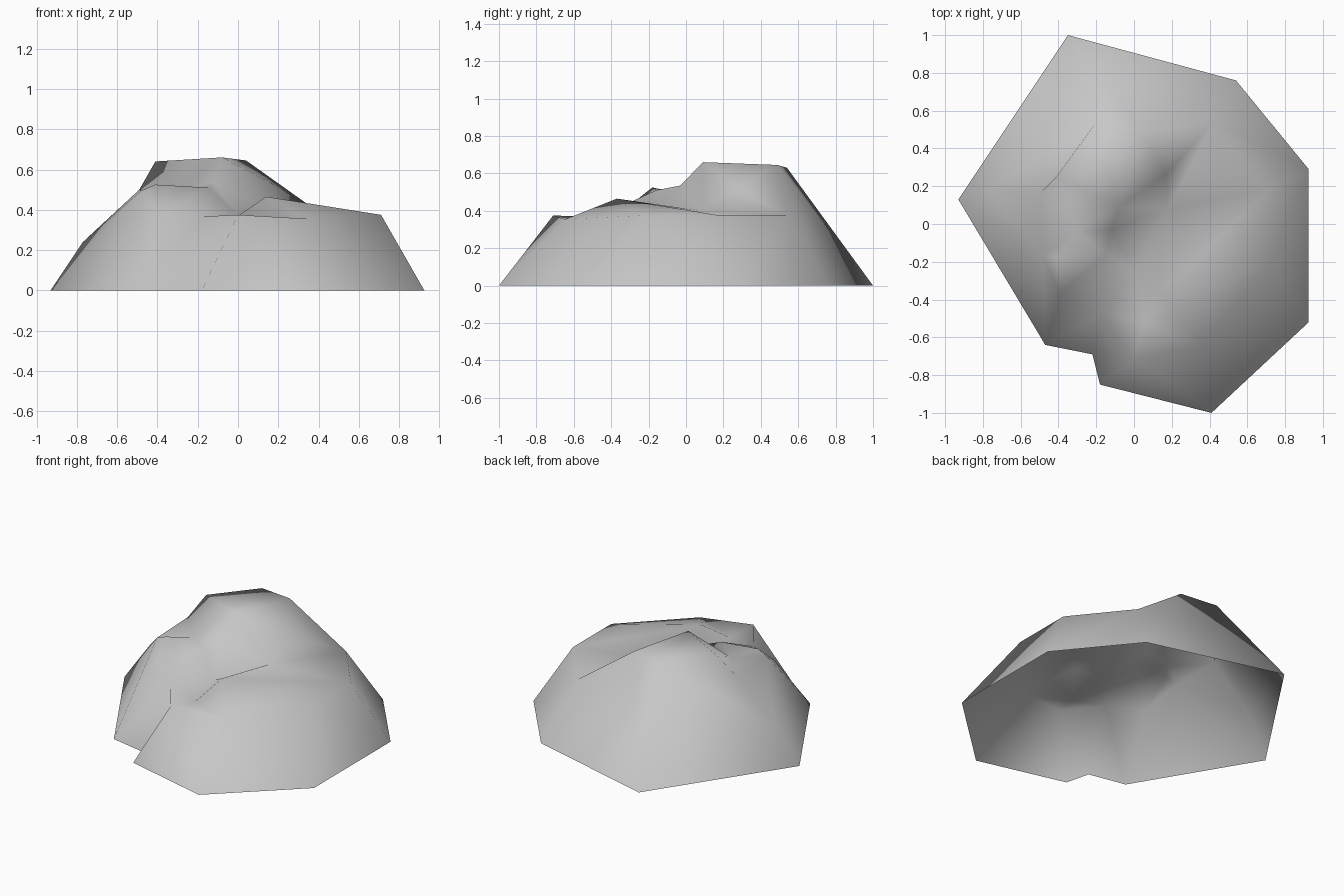
import bpy
from mathutils import Vector
from mathutils.geometry import delaunay_2d_cdt

cube = bpy.data.objects.get("Cube")
if cube:
    bpy.data.objects.remove(cube)

# Ground outline, counter-clockwise, with the small notch at the front
outline = [(-.35, 1), (-.93, .13), (-.47, -.64), (-.22, -.69), (-.18, -.85),
           (.41, -1), (.925, -.52), (.925, .29), (.54, .76)]

# Named high and low points of the rock surface
points = {
    "peak": (-.08, .09, .66), "peak_left": (.04, .49, .645),
    "peak_back": (-.2, .54, .63), "peak_right": (-.41, .25, .64),
    "peak_foot": (-.49, .17, .5), "ledge_dip": (-.3, -.04, .495),
    "ledge_front": (-.41, -.18, .525), "ledge_side": (-.48, -.17, .495),
    "ledge_inner": (-.15, -.16, .51), "ledge_step": (-.12, -.03, .535),
    "flank_right": (-.77, .17, .24), "flank_front": (-.39, -.37, .375),
    "ridge_top": (.14, -.37, .465), "ridge_end": (.71, .18, .375),
    "shoulder": (.71, -.225, .375), "brow": (.35, -.645, .355),
    "brow_tip": (0, -.71, .375), "gully_mouth": (-.17, -.47, .367),
    "gully": (.05, -.53, .345), "valley": (0, -.24, .37),
    "valley_back": (.18, .08, .4), "spur": (.17, .26, .53),
    "back_corner": (.42, .54, .375),
}

# Ridges and valley lines that the triangles must follow
creases = [
    ("peak", "peak_left", "back_corner", "ridge_end", "ridge_top"),
    ("peak", "peak_right", "peak_back", "peak_left"),
    ("peak", "spur", "valley_back", "back_corner"),
    ("peak", "ledge_step", "ledge_inner"),
    ("ledge_inner", "ledge_front", "ledge_side"),
    ("peak_right", "peak_foot", "ledge_side"), ("peak_foot", "peak_back"),
    ("peak_foot", "flank_right"), ("peak_foot", "ledge_dip", "ledge_step"),
    ("ridge_end", "shoulder", "brow", "brow_tip"),
    ("ridge_top", "gully", "brow"), ("ridge_top", "brow"),
    ("flank_front", "gully_mouth", "gully", "valley", "valley_back"),
    ("ledge_front", "flank_front"),
]

names = list(points)
base = len(outline)
coords = [Vector((x, y, 0)) for x, y in outline]
coords += [Vector(points[n]) for n in names]
index = {n: base + i for i, n in enumerate(names)}
edges = [(index[a], index[b]) for line in creases
         for a, b in zip(line, line[1:])]
# Lines running down to the ground corners
for name, corner in (("peak_back", 0), ("flank_right", 1), ("ledge_side", 1),
                     ("flank_front", 2), ("gully_mouth", 3), ("brow_tip", 4),
                     ("brow", 5), ("shoulder", 6), ("ridge_end", 7),
                     ("back_corner", 8)):
    edges.append((index[name], corner))

# Open-bottomed rock shell
flat, _, faces, origins, _, _ = delaunay_2d_cdt(
    [c.xy for c in coords], edges, [list(range(base))], 1, 1e-5)
verts = [(p.x, p.y, coords[o[0]].z if o else .4) for p, o in zip(flat, origins)]
mesh = bpy.data.meshes.new("rock")
mesh.from_pydata(verts, [], faces)
mesh.update()
if sum(p.normal.z for p in mesh.polygons) < 0:
    mesh.flip_normals()
mesh.shade_smooth()
rock = bpy.data.objects.new("rock", mesh)
bpy.context.collection.objects.link(rock)

# Plain grey stone
stone = bpy.data.materials.new("grey_stone")
stone.use_nodes = True
colour = (.57, .57, .57, 1)
stone.diffuse_color = colour
stone.node_tree.nodes["Principled BSDF"].inputs["Base Color"].default_value = colour
mesh.materials.append(stone)
